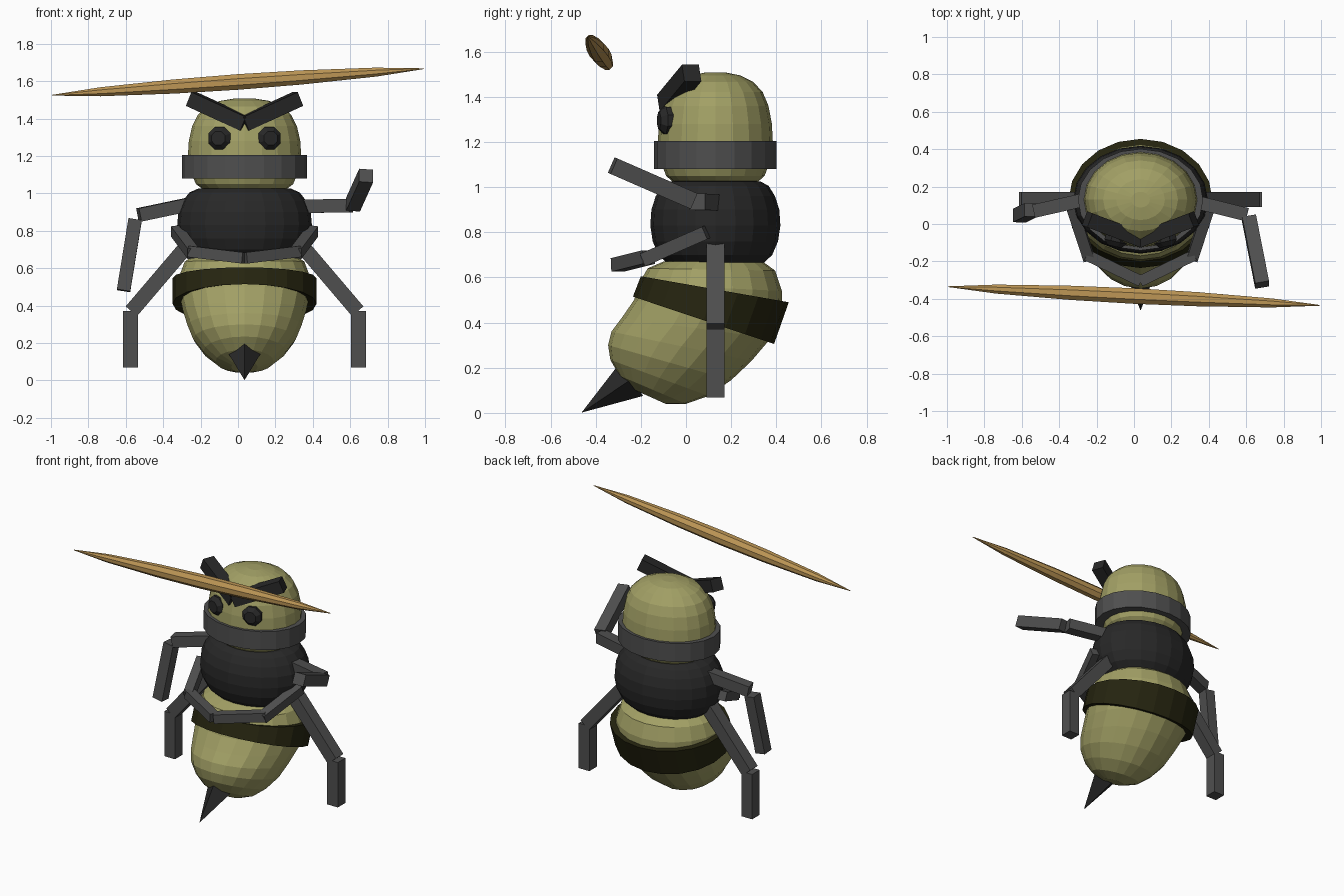
import bpy, bmesh, math
from mathutils import Vector

if "Cube" in bpy.data.objects:
    bpy.data.objects.remove(bpy.data.objects["Cube"])

CX, CY = 0.035, 0.13          # body axis


def material(name, rgb):
    m = bpy.data.materials.new(name)
    m.diffuse_color = (*rgb, 1)
    m.use_nodes = True
    m.node_tree.nodes["Principled BSDF"].inputs["Base Color"].default_value = m.diffuse_color
    return m


OLIVE = material("olive yellow", (0.36, 0.35, 0.13))
BLACK = material("soft black", (0.021, 0.021, 0.021))
GREY = material("dark grey", (0.078, 0.078, 0.078))
BAND = material("dark olive", (0.019, 0.018, 0.005))
WOOD = material("tan wood", (0.50, 0.30, 0.09))


def finish(bm, name, mat):
    bmesh.ops.recalc_face_normals(bm, faces=bm.faces)
    me = bpy.data.meshes.new(name)
    bm.to_mesh(me)
    bm.free()
    me.materials.append(mat)
    ob = bpy.data.objects.new(name, me)
    bpy.context.collection.objects.link(ob)
    return ob


def loft(name, mat, rings):
    """Skin a list of point rings and cap both ends."""
    bm = bmesh.new()
    vr = [[bm.verts.new(p) for p in r] for r in rings]
    n = len(vr[0])
    for a, b in zip(vr, vr[1:]):
        for i in range(n):
            j = (i + 1) % n
            bm.faces.new((a[i], a[j], b[j], b[i]))
    bm.faces.new(vr[0])
    bm.faces.new(vr[-1])
    return finish(bm, name, mat)


def ellipse(front, back, rx, n=20):
    """Ring through a front and a back point (y, z) with half width rx."""
    f, b = Vector((CX, *front)), Vector((CX, *back))
    c, h = (f + b) / 2, (b - f) / 2
    return [c + h * math.sin(t) + Vector((rx * math.cos(t), 0, 0))
            for t in (2 * math.pi * i / n for i in range(n))]


def lathe(name, mat, profile, squash):
    return loft(name, mat, [ellipse((CY - r * squash, z), (CY + r * squash, z), r)
                            for r, z in profile])


def spindle(name, mat, a, b, profile, sides, turn=0):
    """Round bar from a to b; profile holds (fraction along, radius)."""
    a, b = Vector(a), Vector(b)
    d = (b - a).normalized()
    ref = Vector((1, 0, 0)) if abs(d.x) < 0.5 else Vector((0, 0, 1))
    u = d.cross(ref).normalized()
    v = d.cross(u)
    rings = []
    for t, r in profile:
        angles = [2 * math.pi * i / sides + turn for i in range(sides)]
        rings.append([a.lerp(b, t) + (u * math.cos(k) + v * math.sin(k)) * r for k in angles])
    return loft(name, mat, rings)


def bar(name, mat, a, b, w):
    """Square bar between two points."""
    r = w / math.sqrt(2)
    return spindle(name, mat, a, b, [(0, r), (1, r)], 4, math.pi / 4)


# Head, neck ring and thorax
lathe("head", OLIVE, [(0.22, 1.02), (0.26, 1.05), (0.29, 1.12), (0.303, 1.2), (0.298, 1.28),
                      (0.28, 1.36), (0.25, 1.42), (0.20, 1.466), (0.13, 1.495), (0.05, 1.508)], 0.84)
lathe("neck_ring", GREY, [(0.31, 1.08), (0.335, 1.08), (0.335, 1.205), (0.31, 1.205)], 0.81)
lathe("thorax", BLACK, [(0.2, 0.645), (0.27, 0.665), (0.315, 0.70), (0.347, 0.76), (0.36, 0.83),
                        (0.354, 0.90), (0.33, 0.96), (0.295, 1.005), (0.25, 1.025), (0.18, 1.03)], 0.8)

# Abdomen curling forward
loft("abdomen", OLIVE, [ellipse(*s) for s in (
    ((-0.10, 0.67), (0.34, 0.67), 0.27), ((-0.17, 0.64), (0.395, 0.63), 0.32),
    ((-0.21, 0.57), (0.425, 0.54), 0.35), ((-0.23, 0.50), (0.425, 0.44), 0.35),
    ((-0.285, 0.42), (0.375, 0.33), 0.33), ((-0.33, 0.36), (0.29, 0.23), 0.305),
    ((-0.345, 0.30), (0.20, 0.145), 0.275), ((-0.335, 0.235), (0.10, 0.075), 0.22),
    ((-0.295, 0.165), (0.0, 0.04), 0.155), ((-0.235, 0.105), (-0.09, 0.04), 0.07))])

# Wedge-shaped belt, deeper at the back
loft("abdomen_belt", BAND, [ellipse(*s) for s in (
    ((-0.19, 0.515), (0.36, 0.315), 0.34), ((-0.235, 0.515), (0.39, 0.305), 0.385),
    ((-0.20, 0.605), (0.455, 0.49), 0.385), ((-0.17, 0.60), (0.42, 0.495), 0.34))])

# Stinger
spindle("stinger", BLACK, (CX, -0.46, 0.003), (CX, -0.24, 0.15), [(0, 0.001), (1, 0.09)], 4)

# Floating pointed stick
spindle("stick", WOOD, (-0.995, -0.335, 1.525), (0.995, -0.435, 1.667),
        [(0, 0.002), (0.13, 0.026), (0.33, 0.041), (0.5, 0.045), (0.67, 0.041),
         (0.87, 0.026), (1, 0.002)], 8, math.pi / 8)

# Mirrored parts: eyes, brows, front legs and hind legs
for s, side in ((-1, "left"), (1, "right")):
    def p(x, y, z):
        return (CX + s * x, y, z)

    spindle("eye_" + side, BLACK, p(0.125, -0.055, 1.295), p(0.14, -0.12, 1.295),
            [(0, 0.062), (0.6, 0.066), (1, 0.04)], 8, math.pi / 8)
    bar("brow_" + side, BLACK, p(-0.005, -0.085, 1.372), p(0.285, 0.025, 1.505), 0.08)
    bar("front_leg_upper_" + side, GREY, p(0.365, 0.09, 0.80), p(0.275, -0.185, 0.68), 0.06)
    bar("front_leg_lower_" + side, GREY, p(0.29, -0.165, 0.69), p(0.0, -0.305, 0.655), 0.06)
    bar("hind_leg_upper_" + side, GREY, p(0.26, CY, 0.775), p(0.605, CY, 0.37), 0.08)
    bar("hind_leg_lower_" + side, GREY, p(0.61, CY, 0.372), p(0.61, CY, 0.068), 0.08)

# Arms: one hanging, one reaching forward and up
bar("left_arm_upper", GREY, (-0.22, 0.14, 0.95), (-0.53, 0.07, 0.885), 0.072)
bar("left_arm_lower", GREY, (-0.55, 0.075, 0.86), (-0.612, 0.045, 0.48), 0.072)
bar("right_arm_upper", GREY, (0.28, 0.13, 0.93), (0.605, 0.05, 0.935), 0.072)
bar("right_arm_lower", GREY, (0.615, 0.03, 0.94), (0.685, -0.325, 1.095), 0.075)
